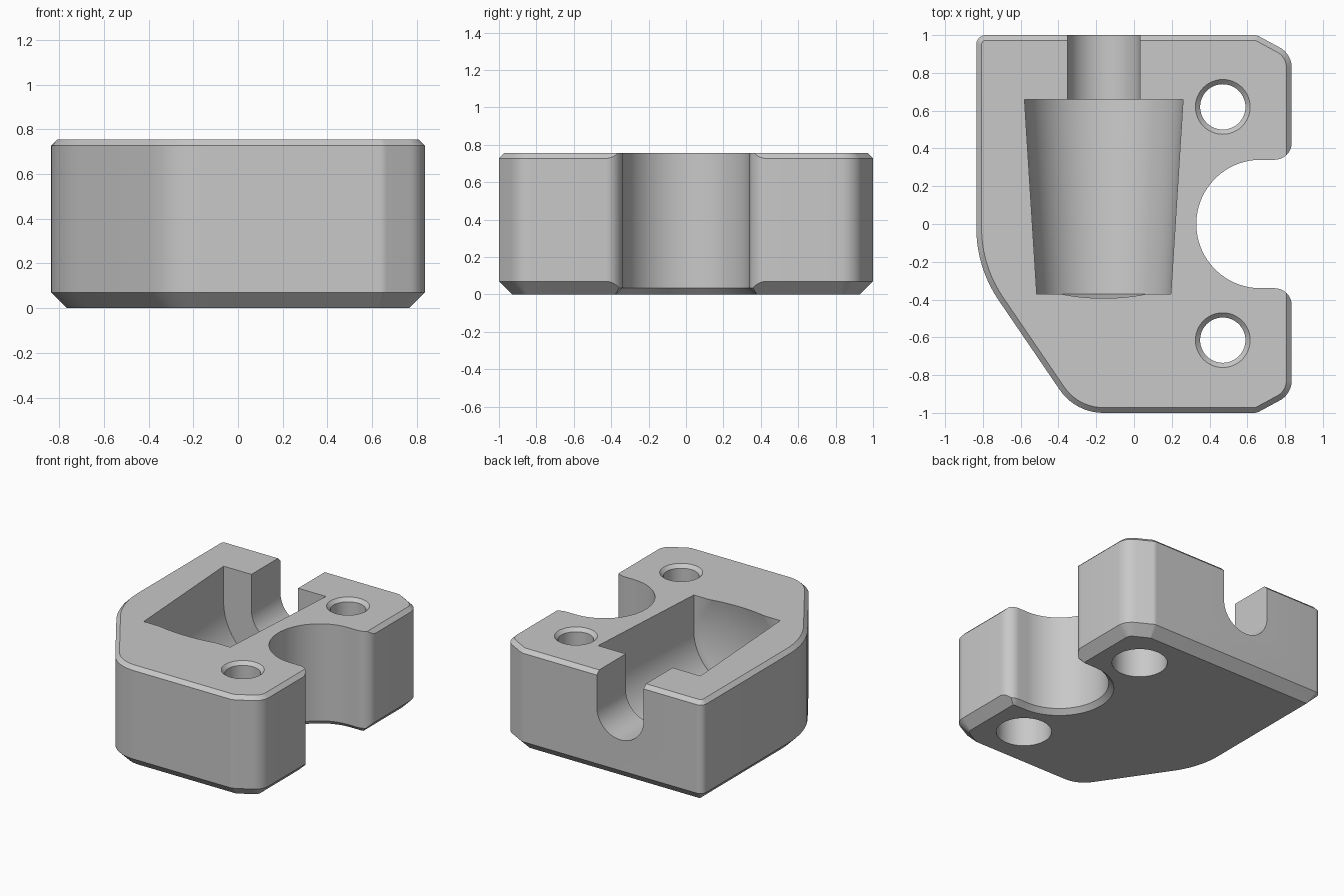
import bpy, bmesh, math
from mathutils import Vector

HEIGHT = 0.755
AXIS_X, AXIS_Z = -0.16, 0.49      # axis of the lying cavity

if "Cube" in bpy.data.objects:
    bpy.data.objects.remove(bpy.data.objects["Cube"], do_unlink=True)

grey = bpy.data.materials.new("plain grey")
grey.use_nodes = True
grey.diffuse_color = (0.58, 0.58, 0.58, 1)
grey.node_tree.nodes["Principled BSDF"].inputs["Base Color"].default_value = grey.diffuse_color


def loft(name, rings):
    """Closed solid through rings of equal point count."""
    bm = bmesh.new()
    loops = [[bm.verts.new(p) for p in ring] for ring in rings]
    for a, b in zip(loops, loops[1:]):
        for i in range(len(a)):
            j = (i + 1) % len(a)
            bm.faces.new((a[i], a[j], b[j], b[i]))
    bm.faces.new(loops[0][::-1])
    bm.faces.new(loops[-1])
    bmesh.ops.recalc_face_normals(bm, faces=bm.faces)
    mesh = bpy.data.meshes.new(name)
    bm.to_mesh(mesh)
    bm.free()
    mesh.materials.append(grey)
    obj = bpy.data.objects.new(name, mesh)
    bpy.context.collection.objects.link(obj)
    return obj


def arc(cx, cy, r, start, end, steps):
    """Points on an arc, angles in degrees."""
    angles = [math.radians(start + (end - start) * i / steps) for i in range(steps + 1)]
    return [(cx + r * math.cos(a), cy + r * math.sin(a)) for a in angles]


def rounded_outline(corners, inset, z, steps=10):
    """Convex counter-clockwise outline, moved inwards, with rounded corners."""
    points = []
    count = len(corners)
    for i, (x, y, radius) in enumerate(corners):
        p = Vector((x, y))
        d1 = (p - Vector(corners[i - 1][:2])).normalized()
        d2 = (Vector(corners[(i + 1) % count][:2]) - p).normalized()
        n1, n2 = Vector((-d1.y, d1.x)), Vector((-d2.y, d2.x))
        miter = (n1 + n2) / (1 + n1.dot(n2))
        r = max(radius - inset, 0.005)
        centre = p + miter * (inset + r)
        start = math.atan2(-n1.y, -n1.x)
        turn = d1.angle(d2)
        for k in range(steps + 1):
            a = start + turn * k / steps
            points.append((centre.x + r * math.cos(a), centre.y + r * math.sin(a), z))
    return points


def cut(target, cutter):
    """Subtract the cutter and discard it."""
    mod = target.modifiers.new("cut", 'BOOLEAN')
    mod.operation = 'DIFFERENCE'
    mod.solver = 'EXACT'
    mod.object = cutter
    bpy.context.view_layer.objects.active = target
    bpy.ops.object.modifier_apply(modifier=mod.name)
    bpy.data.objects.remove(cutter, do_unlink=True)


# Outer block with chamfered top and bottom rims
corners = [(-0.31, -1, 0.28), (0.65, -1, 0.06), (0.835, -0.90, 0.12),
           (0.835, 0.90, 0.12), (0.65, 1, 0.06), (-0.835, 1, 0.05),
           (-0.835, -0.23, 0.68)]
levels = [(0, 0.07), (0.07, 0), (HEIGHT - 0.028, 0), (HEIGHT, 0.028)]
body = loft("clamp_body", [rounded_outline(corners, inset, z) for z, inset in levels])


# Round bay in the side, with flared mouth and a small bottom chamfer
def bay_ring(grow, z):
    r, flare = 0.34 + grow, 0.09 - grow
    lower = arc(0.745, -0.43, flare, 0, 90, 10)
    middle = arc(0.67, 0, r, 270, 90, 48)
    upper = arc(0.745, 0.43, flare, 270, 360, 10)
    outer = [(1.1, 0.43), (1.1, -0.43)]
    return [(x, y, z) for x, y in lower + middle + upper + outer]


cut(body, loft("bay_cutter", [bay_ring(0.036, -0.001), bay_ring(0, 0.035), bay_ring(0, 1)]))


# Tapered trough and the narrow slot through the back wall
def u_ring(r, y):
    pts = arc(AXIS_X, AXIS_Z, r, 180, 360, 48)
    pts += [(AXIS_X + r, 1), (AXIS_X - r, 1)]
    return [(x, y, z) for x, z in pts]


cut(body, loft("trough_cutter", [u_ring(0.355, -0.37), u_ring(0.42, 0.66)]))
cut(body, loft("slot_cutter", [u_ring(0.192, 0.5), u_ring(0.192, 1.2)]))


# Shallow dished end of the trough
def dish_ring(r, y):
    return [(x, y, z) for x, z in arc(AXIS_X, AXIS_Z, r, 0, 360 - 7.5, 47)]


dome = 1.25
rim = math.sqrt(dome ** 2 - 0.354 ** 2)
dish = [dish_ring(0.354, -0.33)]
for i in range(9):
    r = 0.354 * (1 - i / 8) + 0.003
    dish.append(dish_ring(min(r, 0.354), -0.37 - (math.sqrt(dome ** 2 - r * r) - rim)))
cut(body, loft("dish_cutter", dish))

# Bolt holes: chamfered at the top, counterbored from below
hole_profile = [(0.19, -0.1), (0.19, 0.35), (0.12, 0.35), (0.12, HEIGHT - 0.025),
                (0.145, HEIGHT), (0.145, 0.9)]
for y in (-0.615, 0.62):
    rings = [[(px, py, z) for px, py in arc(0.47, y, r, 0, 352.5, 47)]
             for r, z in hole_profile]
    cut(body, loft("hole_cutter", rings))

# Smooth curved walls, keep the edges crisp
bpy.ops.object.select_all(action='DESELECT')
body.select_set(True)
bpy.context.view_layer.objects.active = body
bpy.ops.object.shade_smooth_by_angle(angle=math.radians(25))
